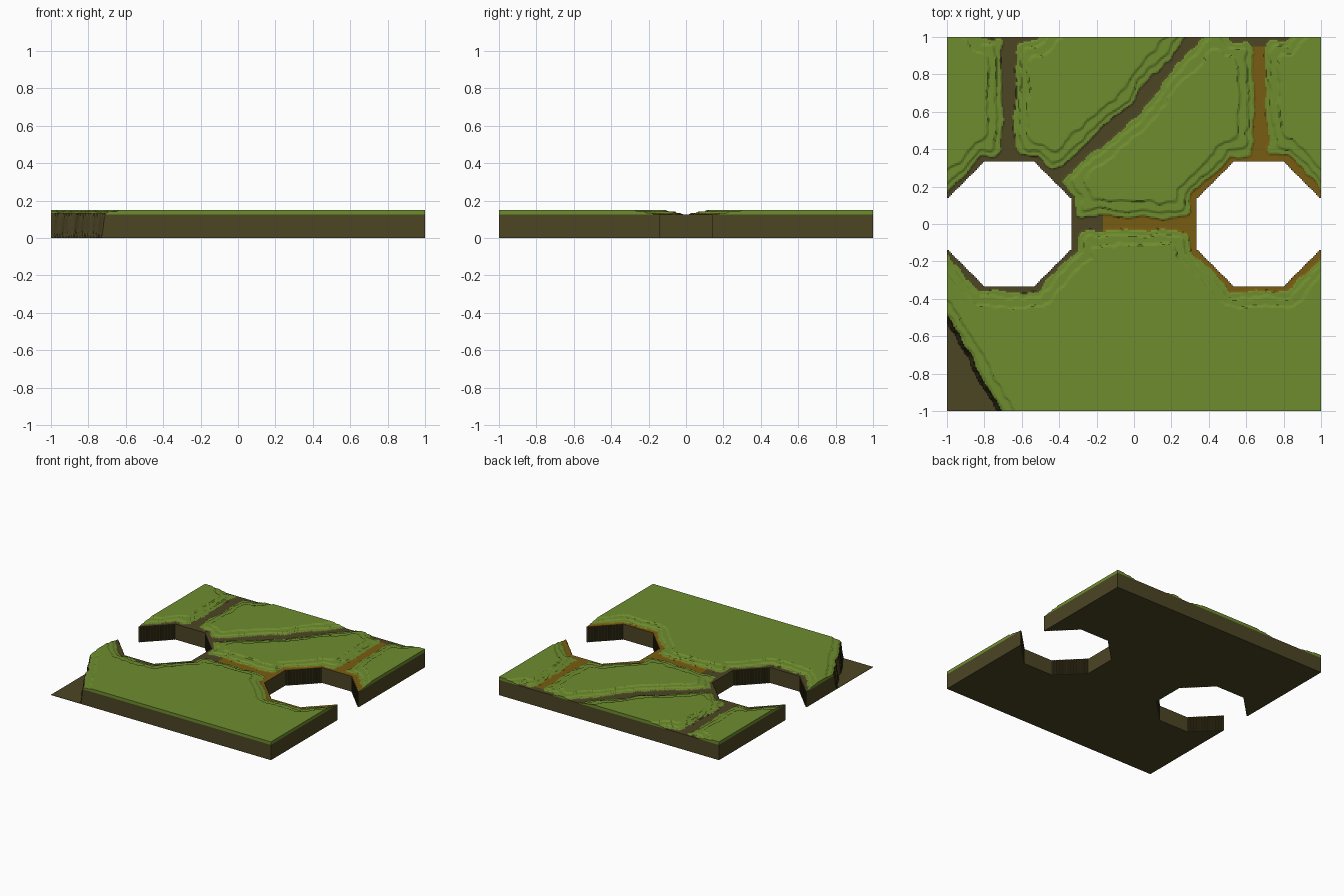
import bpy, bmesh, math
from mathutils import Vector, noise

if "Cube" in bpy.data.objects:
    bpy.data.objects.remove(bpy.data.objects["Cube"])

CELLS = 240
APO = 1 / 3            # octagon apothem
FLOOR, TOP, BAND = 0.127, 0.15, 0.125
HOLES = [(-2 / 3, 0), (2 / 3, 0)]
NEIGHBOURS = [(-2 / 3, 4 / 3), (2 / 3, 4 / 3)]   # octagons touching the back edge
CHANNELS = [((-0.67, 0.33), (-0.67, 1.0)), ((0.67, 0.33), (0.67, 1.0)),
            ((-0.33, 0.0), (0.33, 0.0)), ((-0.42, 0.24), (-0.2, 0.44)),
            ((-0.2, 0.44), (0.0, 0.62)), ((0.0, 0.62), (0.34, 1.02))]


def material(name, rgb):
    m = bpy.data.materials.new(name)
    m.diffuse_color = (*rgb, 1)
    m.use_nodes = True
    m.node_tree.nodes["Principled BSDF"].inputs["Base Color"].default_value = m.diffuse_color
    return m


MATS = [material("grass_green", (0.155, 0.262, 0.027)),
        material("earth_brown", (0.072, 0.059, 0.0175)),
        material("path_ochre", (0.19, 0.108, 0.006))]
GRASS, EARTH, PATH = range(3)


def octagon(x, y, c):
    dx, dy = abs(x - c[0]), abs(y - c[1])
    return max(dx, dy, (dx + dy) / math.sqrt(2)) - APO


def segment(x, y, a, b):
    ux, uy = b[0] - a[0], b[1] - a[1]
    t = ((x - a[0]) * ux + (y - a[1]) * uy) / (ux * ux + uy * uy)
    t = min(1, max(0, t))
    return math.hypot(x - a[0] - t * ux, y - a[1] - t * uy)


def smooth_min(a, b, k=0.05):
    h = max(k - abs(a - b), 0) / k
    return min(a, b) - h * h * k / 4


def step(d, at, width=0.010):
    return min(1, max(0, (d - at) / width + 0.5))


def height(x, y):
    """Terraced height from the distance to channels, holes and corner cliff."""
    ring = min(octagon(x, y, c) for c in HOLES)
    back = min(octagon(x, y, c) for c in NEIGHBOURS)
    lane = min(segment(x, y, a, b) for a, b in CHANNELS)
    cliff = (x + 1) * 0.864 + (y + 0.52) * 0.504
    n = (noise.noise(Vector((x * 6, y * 6, 1.3))) * 0.022
         + noise.noise(Vector((x * 19, y * 19, 5.1))) * 0.012)
    d = smooth_min(smooth_min(ring + 0.010, lane), back + 0.018)
    d = max(smooth_min(d, cliff + 0.045) + n, 0)
    if ring < 0.012:
        d = min(d, 0.02)
    z = (FLOOR + 0.007 * step(d, 0.036) + 0.008 * step(d, 0.066)
         + (TOP - FLOOR - 0.015) * step(d, 0.112))
    return 0.003 + (z - 0.003) * step(cliff + n * 0.9, 0.0, 0.012)


# Ground sheet
bm = bmesh.new()
bmesh.ops.create_grid(bm, x_segments=CELLS, y_segments=CELLS, size=1)

# Octagonal openings: remove cells, then pull the rim onto the octagon
inside = []
for f in bm.faces:
    p = f.calc_center_median()
    if min(octagon(p.x, p.y, c) for c in HOLES) < 0.0005:
        inside.append(f)
bmesh.ops.delete(bm, geom=inside, context='FACES')
for v in bm.verts:
    if not v.is_boundary:
        continue
    for c in HOLES:
        d = octagon(v.co.x, v.co.y, c)
        if abs(d) < 0.009:
            dx, dy = v.co.x - c[0], v.co.y - c[1]
            on_side = abs(v.co.x) > 0.9999
            if (abs(dx) + abs(dy)) / math.sqrt(2) - APO >= d - 1e-6:
                s = d / math.sqrt(2)
                if on_side:
                    v.co.y -= math.copysign(2 * s, dy)
                else:
                    v.co.x -= math.copysign(s, dx)
                    v.co.y -= math.copysign(s, dy)
            elif abs(dx) > abs(dy):
                if not on_side:
                    v.co.x -= math.copysign(d, dx)
            else:
                v.co.y -= math.copysign(d, dy)

# Terraces and their colours
for v in bm.verts:
    v.co.z = height(v.co.x, v.co.y)
for f in bm.faces:
    zs = [v.co.z for v in f.verts]
    p = f.calc_center_median()
    f.material_index = GRASS
    if min(zs) < 0.12:
        f.material_index = EARTH
    elif min(zs) < FLOOR + 0.001:
        ochre = p.x > -0.17 and p.y < 0.95 and (p.x > 0.45 or p.y < 0.4)
        f.material_index = PATH if ochre else EARTH


# Side walls: a thin turf band, then earth down to the ground
def skirt(level, mat_rule):
    edges = [e for e in bm.edges if e.is_boundary]
    new = bmesh.ops.extrude_edge_only(bm, edges=edges)["geom"]
    for v in [g for g in new if isinstance(g, bmesh.types.BMVert)]:
        v.co.z = level(v.co.z)
    for f in [g for g in new if isinstance(g, bmesh.types.BMFace)]:
        f.material_index = mat_rule(f)


skirt(lambda z: min(z - 0.0005, BAND),
      lambda f: GRASS if max(v.co.z for v in f.verts) > 0.129 and
      min(v.co.z for v in f.verts) > 0.12 else EARTH)
skirt(lambda z: 0.0, lambda f: EARTH)

# Underside
rim = [e for e in bm.edges if e.is_boundary]
for f in bmesh.ops.edgeloop_fill(bm, edges=rim)["faces"]:
    f.material_index = EARTH
bmesh.ops.recalc_face_normals(bm, faces=bm.faces[:])

mesh = bpy.data.meshes.new("terrain_tile")
bm.to_mesh(mesh)
bm.free()
for m in MATS:
    mesh.materials.append(m)
tile = bpy.data.objects.new("terrain_tile", mesh)
bpy.context.collection.objects.link(tile)
